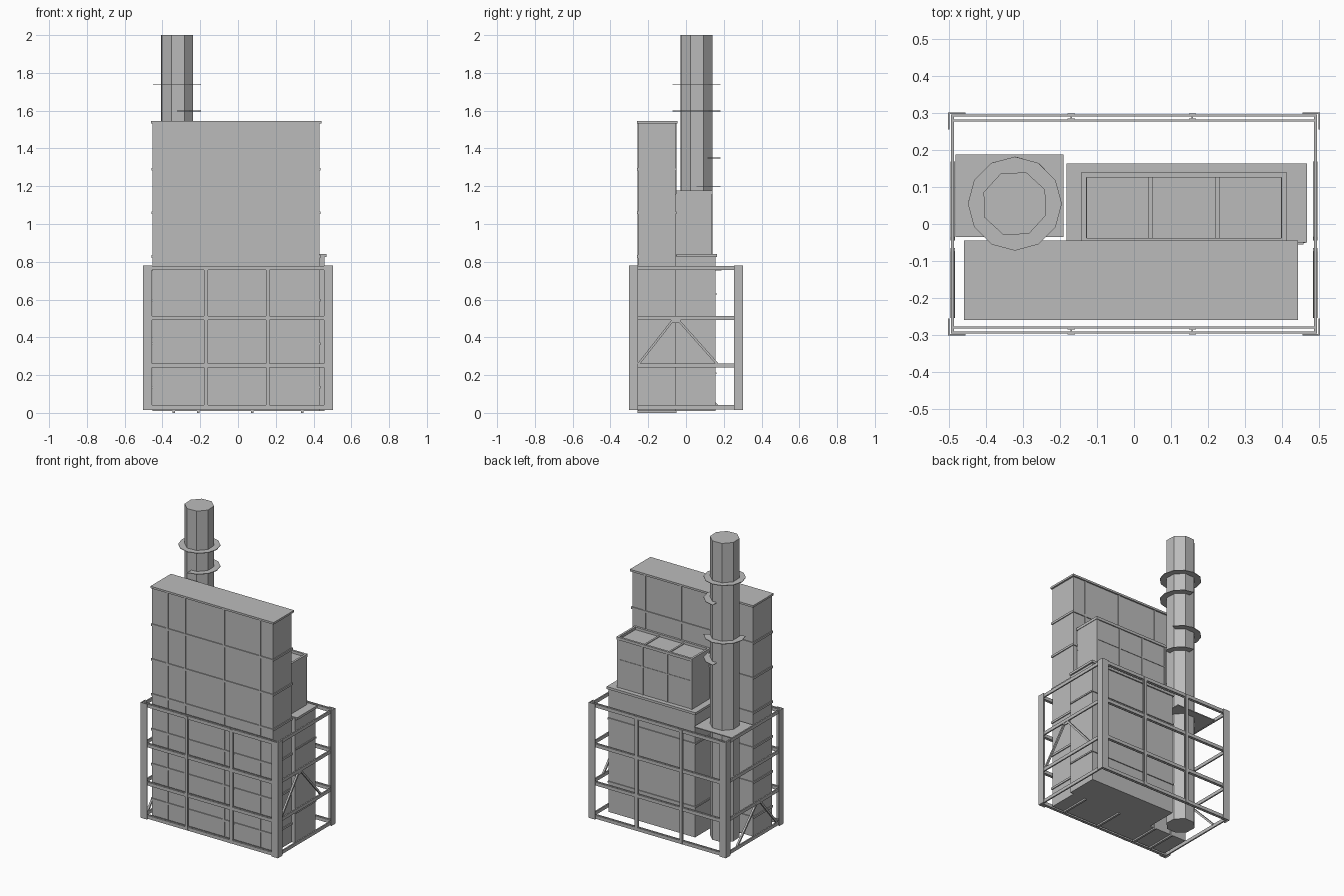
import bpy, bmesh, math
from mathutils import Vector, Matrix

cube = bpy.data.objects.get("Cube")
if cube:
    bpy.data.objects.remove(cube, do_unlink=True)

grey = bpy.data.materials.new("plain_grey")
grey.use_nodes = True
tone = (0.5, 0.5, 0.5, 1)
grey.diffuse_color = tone
grey.node_tree.nodes["Principled BSDF"].inputs["Base Color"].default_value = tone


class Part:
    """Collects simple solids into one named object."""

    def __init__(self, name):
        self.name, self.bm = name, bmesh.new()

    def box(self, x0, x1, y0, y1, z0, z1):
        size = Matrix.Diagonal((x1 - x0, y1 - y0, z1 - z0, 1))
        mid = Matrix.Translation(((x0 + x1) / 2, (y0 + y1) / 2, (z0 + z1) / 2))
        bmesh.ops.create_cube(self.bm, size=1, matrix=mid @ size)

    def bar(self, a, b, wide):
        a, b = Vector(a), Vector(b)
        turn = (b - a).to_track_quat("Z", "X").to_matrix().to_4x4()
        size = Matrix.Diagonal((wide, wide, (b - a).length, 1))
        bmesh.ops.create_cube(self.bm, size=1, matrix=Matrix.Translation((a + b) / 2) @ turn @ size)

    def hoops(self, x0, x1, y0, y1, levels, out, tall):
        # rib around a rectangular body at each level
        for z in levels:
            for y in (y0, y1):
                self.box(x0 - out, x1 + out, y - out, y + out, z - tall / 2, z + tall / 2)
            for x in (x0, x1):
                self.box(x - out, x + out, y0, y1, z - tall / 2, z + tall / 2)

    def done(self):
        mesh = bpy.data.meshes.new(self.name)
        self.bm.to_mesh(mesh)
        self.bm.free()
        mesh.materials.append(grey)
        obj = bpy.data.objects.new(self.name, mesh)
        bpy.context.collection.objects.link(obj)


# Tall front casing with cap
p = Part("tall_casing")
p.box(-0.452, 0.432, -0.253, -0.055, 0.01, 1.54)
p.done()
p = Part("tall_casing_cap")
p.box(-0.46, 0.443, -0.26, -0.045, 1.532, 1.545)
p.done()

# Ribs on the tall casing
p = Part("tall_casing_ribs")
p.hoops(-0.452, 0.432, -0.253, -0.055, [0.135 + 0.231 * i for i in range(6)], 0.006, 0.014)
for x in (-0.34, -0.21, 0.075, 0.34):
    p.box(x - 0.007, x + 0.007, -0.258, -0.05, 0, 1.535)
p.done()

# Lower rear casing with bands and top flange
p = Part("lower_rear_casing")
p.box(-0.175, 0.458, -0.055, 0.155, 0.01, 0.835)
p.done()
p = Part("lower_rear_bands")
p.hoops(-0.175, 0.458, -0.045, 0.155, (0.21, 0.63), 0.006, 0.01)
p.box(-0.183, 0.468, -0.05, 0.163, 0.825, 0.841)
p.done()

# Upper rear casing with recessed roof
p = Part("upper_rear_casing")
p.box(-0.135, 0.405, -0.055, 0.133, 0.835, 1.16)
p.done()
p = Part("upper_rear_ribs")
p.hoops(-0.135, 0.405, -0.045, 0.133, (1.168,), 0.007, 0.018)
p.hoops(-0.135, 0.405, -0.045, 0.133, (1.025,), 0.003, 0.008)
for x in (-0.133, 0.045, 0.225, 0.403):
    p.box(x - 0.006, x + 0.006, -0.04, 0.137, 0.84, 1.165)
p.done()

# Octagonal chimney running down to the ground
CX, CY = -0.322, 0.055
p = Part("chimney")
place = Matrix.Translation((CX, CY, 1.01)) @ Matrix.Rotation(math.radians(25), 4, "Z")
bmesh.ops.create_cone(p.bm, cap_ends=True, segments=8, radius1=0.09, radius2=0.09,
                      depth=1.98, matrix=place)
p.done()

# Thin platforms round the chimney: height, start and end angle
p = Part("chimney_platforms")
for z, start, end in ((1.737, 0, 360), (1.598, -90, 90), (1.35, 28, 210), (1.2, 0, 90)):
    steps = max(3, round((end - start) / 30))
    rows = []
    for i in range(steps + 1):
        a = math.radians(start + (end - start) * i / steps)
        rows.append([p.bm.verts.new((CX + r * math.cos(a), CY + r * math.sin(a), z + h))
                     for r, h in ((0.08, -0.002), (0.127, -0.002), (0.127, 0.002), (0.08, 0.002))])
    for a, b in zip(rows, rows[1:]):
        for k in range(4):
            n = (k + 1) % 4
            p.bm.faces.new((a[k], b[k], b[n], a[n]))
bmesh.ops.recalc_face_normals(p.bm, faces=p.bm.faces[:])
p.done()

# Deck plate around the chimney
p = Part("chimney_deck")
p.box(-0.482, -0.19, -0.035, 0.188, 0.755, 0.761)
p.done()

# Angle section corner posts
p = Part("corner_posts")
for sx in (-1, 1):
    for sy in (-1, 1):
        xs = sorted((sx * 0.503, sx * 0.455))
        ys = sorted((sy * 0.301, sy * 0.255))
        p.box(*xs, *sorted((sy * 0.301, sy * 0.297)), 0.015, 0.78)
        p.box(*sorted((sx * 0.503, sx * 0.499)), *ys, 0.015, 0.78)
p.done()

# Horizontal rails of paired flat strips
p = Part("frame_rails")
for z in (0.03, 0.25, 0.503, 0.767):
    for s in (-1, 1):
        for d in (0.28, 0.293):
            p.box(-0.495, 0.495, s * d - 0.003, s * d + 0.003, z - 0.011, z + 0.011)
        p.box(*sorted((s * 0.486, s * 0.495)), -0.295, 0.295, z - 0.011, z + 0.011)
p.done()

# H section uprights between the rails
p = Part("frame_uprights")
for x in (-0.17, 0.158):
    for s in (-1, 1):
        for d in (0.284, 0.297):
            p.box(x - 0.01, x + 0.01, s * d - 0.0015, s * d + 0.0015, 0.02, 0.775)
        p.box(x - 0.002, x + 0.002, *sorted((s * 0.284, s * 0.297)), 0.02, 0.775)
p.done()

# Diagonal braces on both ends
p = Part("diagonal_braces")
for x, low, high in ((0.49, 0.26, 0.49), (-0.49, 0.04, 0.25)):
    for foot, top in ((-0.25, -0.07), (0.165, -0.04)):
        p.bar((x, foot, low), (x, top, high), 0.012)
    p.box(x - 0.003, x + 0.003, -0.08, -0.03, high - 0.015, high + 0.005)
p.done()
